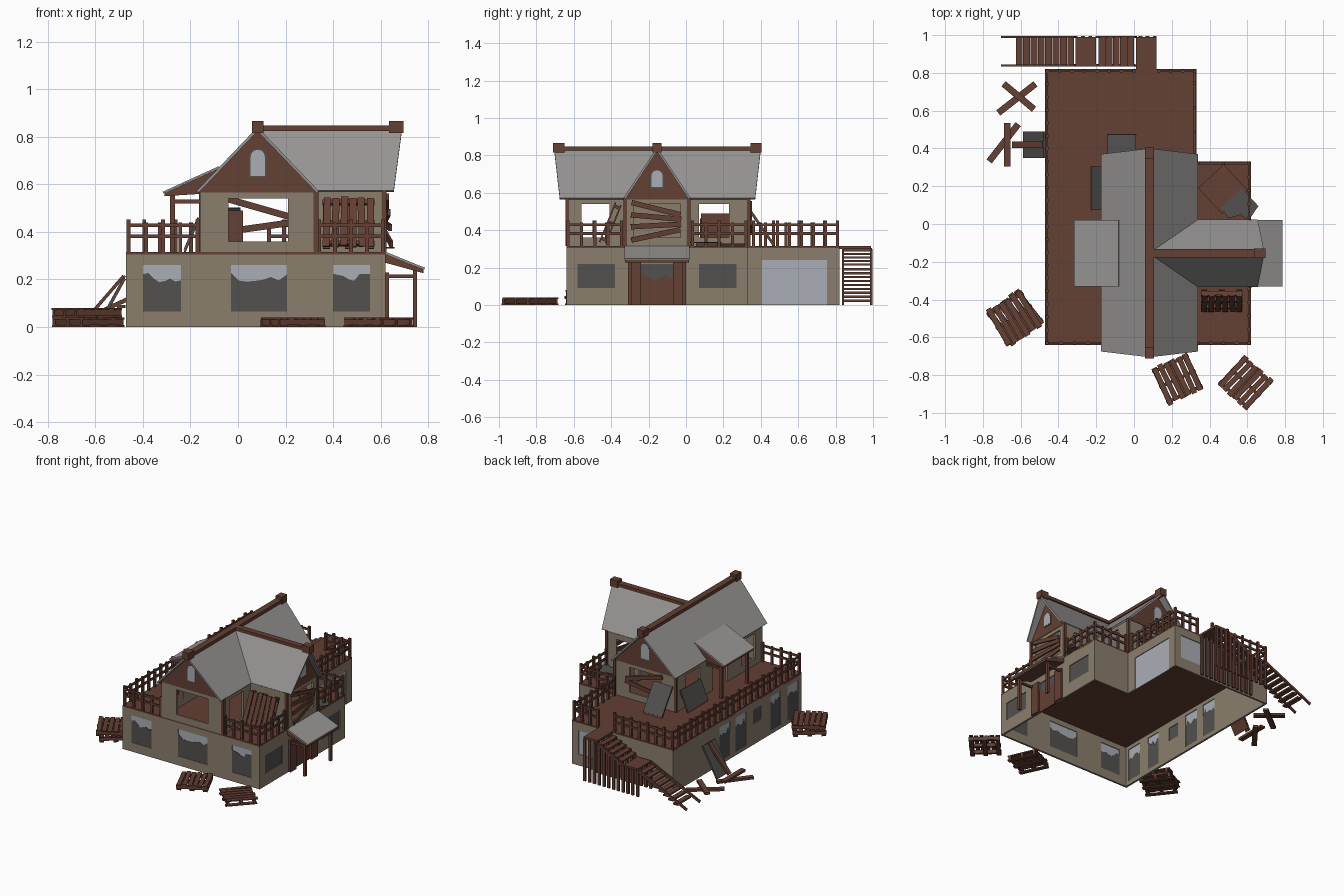
import bpy, bmesh, math, random
from mathutils import Matrix, Vector, Euler

if "Cube" in bpy.data.objects:
    bpy.data.objects.remove(bpy.data.objects["Cube"])
random.seed(4)
R = math.radians

def material(name, rgb):
    m = bpy.data.materials.new(name)
    m.diffuse_color = (*rgb, 1)
    m.use_nodes = True
    m.node_tree.nodes["Principled BSDF"].inputs["Base Color"].default_value = m.diffuse_color
    return m

WALL = material("taupe_plaster", (0.26, 0.21, 0.155))
WOOD = material("red_brown_wood", (0.125, 0.05, 0.033))
ROOF = material("grey_roofing", (0.31, 0.30, 0.29))
DARK = material("dark_glass", (0.085, 0.082, 0.078))
PALE = material("pale_glass", (0.40, 0.43, 0.47))

def finish(name, bm, mat):
    bmesh.ops.recalc_face_normals(bm, faces=bm.faces)
    me = bpy.data.meshes.new(name)
    bm.to_mesh(me)
    bm.free()
    me.materials.append(mat)
    ob = bpy.data.objects.new(name, me)
    bpy.context.collection.objects.link(ob)
    return ob

def span(x0, x1, y0, y1, z0, z1):
    """Axis-aligned box as (centre, size, rotation)."""
    return ((x0+x1)/2, (y0+y1)/2, (z0+z1)/2), (x1-x0, y1-y0, z1-z0), (0, 0, 0)

def beam(a, b, w, h):
    """Box running from point a to point b."""
    a, b = Vector(a), Vector(b)
    d = b - a
    return (a+b)/2, (d.length, w, h), (0, -math.atan2(d.z, d.xy.length), math.atan2(d.y, d.x))

def boxes(name, items, mat, loc=(0, 0, 0), rot=(0, 0, 0)):
    bm = bmesh.new()
    for c, s, r in items:
        M = Matrix.Translation(c) @ Euler(r).to_matrix().to_4x4() @ Matrix.Diagonal((*s, 1))
        bmesh.ops.create_cube(bm, size=1, matrix=M)
    ob = finish(name, bm, mat)
    ob.location, ob.rotation_euler = loc, rot
    return ob

def put(axis, c, u, z):
    return (c, u, z) if axis == 'x' else (u, c, z)

def prism(name, axis, pts, c0, c1, mat):
    """Profile in the (u, z) plane extruded from c0 to c1 along axis."""
    bm = bmesh.new()
    f = bm.faces.new([bm.verts.new(put(axis, c0, u, z)) for u, z in pts])
    g = bmesh.ops.extrude_face_region(bm, geom=[f])['geom']
    bmesh.ops.translate(bm, verts=[v for v in g if isinstance(v, bmesh.types.BMVert)],
                        vec=put(axis, c1-c0, 0, 0) if axis == 'x' else (0, c1-c0, 0))
    return finish(name, bm, mat)

def wall(name, axis, c, u0, u1, z0, z1, holes=()):
    """Thin wall with rectangular holes (u0, u1, z0, z1)."""
    us = sorted({u0, u1, *[h[0] for h in holes], *[h[1] for h in holes]})
    zs = sorted({z0, z1, *[h[2] for h in holes], *[h[3] for h in holes]})
    bm = bmesh.new()
    V = {(u, z): bm.verts.new(put(axis, c, u, z)) for u in us for z in zs}
    for a, b in zip(us, us[1:]):
        for p, q in zip(zs, zs[1:]):
            um, zm = (a+b)/2, (p+q)/2
            if not any(h[0] < um < h[1] and h[2] < zm < h[3] for h in holes):
                bm.faces.new([V[a, p], V[b, p], V[b, q], V[a, q]])
    bmesh.ops.delete(bm, geom=[v for v in bm.verts if not v.link_faces], context='VERTS')
    ob = finish(name, bm, WALL)
    md = ob.modifiers.new("thickness", 'SOLIDIFY')
    md.thickness, md.offset = 0.014, 0

def glass(name, axis, c, out, h, style):
    """Pane in a hole; 'broken' adds a jagged dark shard over a pale pane."""
    u0, u1, z0, z1 = h
    rect = [(u0, z0), (u1, z0), (u1, z1), (u0, z1)]
    prism(name + "_pane", axis, rect, c-0.002, c+0.002, DARK if style == 'dark' else PALE)
    if style == 'broken':
        n = 7
        top = [(u1 + (u0-u1)*i/n, z0 + (z1-z0)*random.uniform(0.62, 0.85)) for i in range(n+1)]
        prism(name + "_shard", axis, rect[:2] + top, c-0.004, c+0.004, DARK)

# ground floor walls with windows: name, axis, position, outward, extent, holes, styles
GROUND = [
    ("front", 'y', -0.633, -1, (-0.47, 0.62), [((-.40, -.24, .065, .26), 'broken'),
     ((-.03, .205, .065, .26), 'broken'), ((.40, .555, .065, .26), 'broken')]),
    ("right", 'x', 0.613, 1, (-0.64, 0.33), [((-.58, -.38, .09, .22), 'dark'),
     ((.07, .27, .09, .22), 'dark'), ((-.24, -.07, 0, .22), 'dark')]),
    ("inner_corner", 'y', 0.323, 1, (0.32, 0.62), []),
    ("garage", 'x', 0.323, 1, (0.33, 0.82), [((.405, .755, .0, .24), 'pale')]),
    ("back", 'y', 0.813, 1, (-0.47, 0.33), [((.10, .28, .08, .25), 'pale')]),
    ("left", 'x', -0.463, -1, (-0.64, 0.82), [((-.60, -.48, .03, .27), 'broken'),
     ((-.40, -.29, .03, .27), 'broken'), ((-.18, -.09, .15, .25), 'dark'),
     ((-.01, .11, .03, .27), 'broken'), ((.17, .29, .03, .27), 'broken')]),
]
for n, ax, c, out, (a, b), wins in GROUND:
    wall("ground_wall_" + n, ax, c, a, b, 0, 0.305, [w[0] for w in wins])
    for i, (h, st) in enumerate(wins):
        glass(f"window_{n}_{i}", ax, c, out, h, st)
prism("door_lower_panel", 'x', [(-.24, 0), (-.07, 0), (-.07, .14), (-.11, .16), (-.17, .13), (-.24, .17)],
      0.611, 0.618, WOOD)

# deck floor, L-shaped
boxes("deck_floor", [span(-.47, .62, -.64, .33, .298, .315), span(-.47, .33, .33, .82, .298, .315)], WOOD)

# upper floor walls
side = [(-.56, -.41, .36, .54), (.07, .23, .36, .54)]
wall("upper_front_wall", 'y', -.633, -.16, .33, .315, .57, [(-.04, .21, .36, .54)])
wall("upper_back_wall", 'y', .333, -.16, .33, .315, .57, [(-.04, .21, .36, .54)])
wall("upper_left_wall", 'x', -.153, -.64, .34, .315, .57, side + [(-.24, -.07, .315, .52)])
wall("upper_right_wall", 'x', .323, -.64, .34, .315, .57, side)
wall("wing_front_wall", 'y', -.323, .33, .62, .315, .57)
wall("wing_back_wall", 'y', .013, .33, .62, .315, .57, [(.40, .54, .315, .53)])
wall("wing_end_wall", 'x', .613, -.33, .02, .315, .57, [(-.28, -.03, .36, .54)])
boxes("corner_posts", [span(x-.01, x+.01, y-.01, y+.01, .315, .575) for x, y in
      [(.328, -.635), (.328, .335), (-.155, .335), (.615, -.325), (.615, .015)]], WOOD)
boxes("cupboard", [span(-.05, .02, .08, .24, .315, .49)], WOOD)

# gables with small arched windows
def arch(u, z0, z1, r):
    return [(u-r, z0), (u+r, z0)] + [(u + r*math.cos(t), z1-r+r*math.sin(t))
            for t in [math.pi*i/6 for i in range(7)]]
tri = [(-.165, .565), (.33, .565), (.082, .825)]
wing = [(-.33, .565), (.02, .565), (-.155, .825)]
for n, ax, c, out, prof, u, w in [("front", 'y', -.637, -1, tri, .083, (.635, .745)),
                                  ("back", 'y', .337, 1, tri, .083, (.635, .745)),
                                  ("wing", 'x', .617, 1, wing, -.155, (.63, .72))]:
    prism("gable_" + n, ax, prof, c-.006, c+.006, WOOD)
    prism("gable_frame_" + n, ax, arch(u, w[0]-.006, w[1]+.006, .037), c-.008, c+.008, DARK)
    prism("gable_glass_" + n, ax, arch(u, *w, .03), c-.010, c+.010, PALE)

# roof slopes
def slope(name, pts, mat=ROOF, t=0.012):
    bm = bmesh.new()
    bm.faces.new([bm.verts.new(p) for p in pts])
    ob = finish(name, bm, mat)
    md = ob.modifiers.new("thickness", 'SOLIDIFY')
    md.thickness, md.offset = t, 0
for x, n in [(-.17, "left"), (.335, "right")]:
    slope("main_roof_" + n, [(.082, -.705, .832), (.082, .40, .832), (x, .37, .568), (x, -.675, .568)])
for y, n in [(-.328, "front"), (.018, "back")]:
    slope("wing_roof_" + n, [(.085, -.155, .832), (.69, -.155, .832), (.655, y, .57), (.333, y, .57)])
boxes("ridge_beams", [span(.06, .105, -.705, .40, .825, .848), span(.10, .69, -.177, -.133, .825, .848),
      span(.058, .107, -.712, -.65, .815, .866), span(.058, .107, .345, .404, .815, .866),
      span(.635, .695, -.18, -.13, .815, .866)], WOOD)

# porch roofs
prism("left_porch_cheek", 'y', [(-.31, .55), (-.31, .562), (-.08, .667), (-.15, .56)], -.325, .015, WOOD)
slope("left_porch_roof", [(-.315, -.33, .565), (-.315, .02, .565), (-.08, .02, .672), (-.08, -.33, .672)], t=.008)
boxes("left_porch_frame", [b for y in (-.30, -.01) for b in
      (span(-.285, -.265, y-.01, y+.01, .315, .56), span(-.285, -.15, y-.007, y+.007, .52, .536))], WOOD)
prism("entry_porch_cheek", 'y', [(.62, .308), (.78, .242), (.78, .226), (.62, .27)], -.325, .015, WOOD)
slope("entry_porch_roof", [(.62, -.33, .312), (.62, .02, .312), (.785, .02, .245), (.785, -.33, .245)], t=.008)
boxes("entry_porch_frame", [b for y in (-.30, -.01) for b in
      (span(.735, .752, y-.01, y+.01, 0, .24), span(.62, .75, y-.007, y+.007, .205, .22))]
      + [span(.615, .635, -.31, -.24, 0, .23), span(.615, .635, -.07, 0, 0, .23)], WOOD)

# deck railings
def railing(name, a, b):
    a, b = Vector((*a, 0)), Vector((*b, 0))
    n = max(2, round((b-a).length/.068))
    items = []
    for i in range(n+1):
        p = a.lerp(b, i/n)
        items.append(span(p.x-.008, p.x+.008, p.y-.008, p.y+.008, .315, .452 - .012*(i % 2)))
    for z in (.382, .428):
        items.append(beam((a.x, a.y, z), (b.x, b.y, z), .010, .014))
    boxes(name, items, WOOD)
for i, (a, b) in enumerate([((-.46, -.63), (-.17, -.63)), ((.34, -.63), (.61, -.63)), ((.61, -.63), (.61, -.345)),
        ((.61, .035), (.61, .32)), ((.34, .32), (.61, .32)), ((.32, .36), (.32, .81)), ((.32, .81), (.13, .81)),
        ((0, .81), (-.46, .81)), ((-.46, -.63), (-.46, .81))]):
    railing(f"railing_{i}", a, b)

# back staircase: top platform, flight, landing, flight
st = [span(.01, .12, .82, .99, .30, .315), span(-.31, -.20, .835, .99, .185, .198)]
for i in range(5):
    x, z = -.018-.038*i, .292-.019*i
    st.append(span(x-.018, x+.018, .835, .99, z-.006, z+.006))
for i in range(8):
    x, z = -.335-.039*i, .17-.021*i
    st.append(span(x-.018, x+.018, .835, .99, z-.006, z+.006))
for y in (.84, .99):
    st.append(beam((.01, y, .295), (-.20, y, .188), .010, .022))
    st.append(beam((-.31, y, .188), (-.70, y, .008), .010, .018))
    for i in range(12):
        x = .11-.038*i
        top = .30 if x > 0 else max(.185, .29+.5*x)
        st.append(span(x-.010, x+.010, y-.006, y+.006, 0, top))
boxes("back_staircase", st, WOOD)

# wooden pallets
def pallet(name, loc, rot, s=.21):
    it = []
    for i in range(6):
        x = -s/2+s*(i+.5)/6
        it.append(((x, random.uniform(-.006, .006), .036), (s/6-.007, s, .008), (0, 0, random.uniform(-.03, .03))))
    for k in (-.42, 0, .42):
        it.append(((0, k*s, .020), (s, .018, .024), (0, 0, 0)))
        it.append(((k*s, 0, .004), (.03, s, .008), (0, 0, 0)))
    boxes(name, it, WOOD, loc, rot)
pallet("pallet_left_lower", (-.63, -.495, 0), (0, 0, R(38)), .22)
pallet("pallet_left_upper", (-.635, -.50, .04), (0, 0, R(30)), .22)
pallet("pallet_front", (.23, -.82, 0), (0, 0, R(25)))
pallet("pallet_front_right", (.59, -.84, 0), (0, 0, R(-43)))
pallet("pallet_leaning", (.465, -.385, .43), (R(68), 0, 0), .22)

# boards nailed over the wing opening and the back opening
boxes("wing_boards", [((.63, -.16, z), (.012, .27, .028), (R(a), 0, .04*i)) for i, (z, a) in
      enumerate([(.515, -14), (.47, -5), (.425, 3), (.375, 12)])], WOOD)
boxes("back_boards", [((.09, .348, z), (.30, .012, .028), (0, R(a), 0)) for z, a in [(.50, 16), (.42, -8)]], WOOD)

# loose planks on the ground at the left
boxes("loose_planks", [
    ((-.62, .665, .010), (.25, .035, .016), (0, 0, R(38))), ((-.61, .675, .027), (.21, .035, .016), (0, 0, R(-40))),
    ((-.69, .43, .010), (.25, .035, .016), (0, 0, R(52))), ((-.67, .42, .027), (.035, .23, .016), (0, 0, 0)),
    beam((-.64, .42, .03), (-.48, .42, .215), .035, .014)], WOOD)

# leaning and fallen window panes with wooden backs
def pane(name, a, b, w):
    boxes(name, [beam(a, b, w, .008)], DARK)
    boxes(name + "_back", [beam(Vector(a)+Vector((0, 0, -.012)), Vector(b)+Vector((0, 0, -.012)), w*.98, .008)], WOOD)
pane("pane_left_wall", (-.585, .42, .015), (-.475, .42, .215), .14)
pane("pane_upper_left", (-.225, .19, .325), (-.167, .19, .46), .23)
pane("pane_upper_back", (-.065, .47, .325), (-.065, .35, .50), .15)
boxes("fallen_window_frame", [((.47, .185, .323), (.185, .185, .014), (0, 0, R(43)))], WOOD)
prism("fallen_glass", 'x', [(0, 0), (.13, 0), (.15, .09), (.10, .10), (.07, .16), (0, .15)], 0, .005, DARK)
g = bpy.data.objects["fallen_glass"]
g.matrix_world = Matrix.Translation((.49, .30, .330)) @ Matrix.Rotation(R(-137), 4, 'Z') @ Matrix.Rotation(R(90), 4, 'Y') @ Matrix.Rotation(R(0), 4, 'X')
g.location = (.57, .19, .336)
